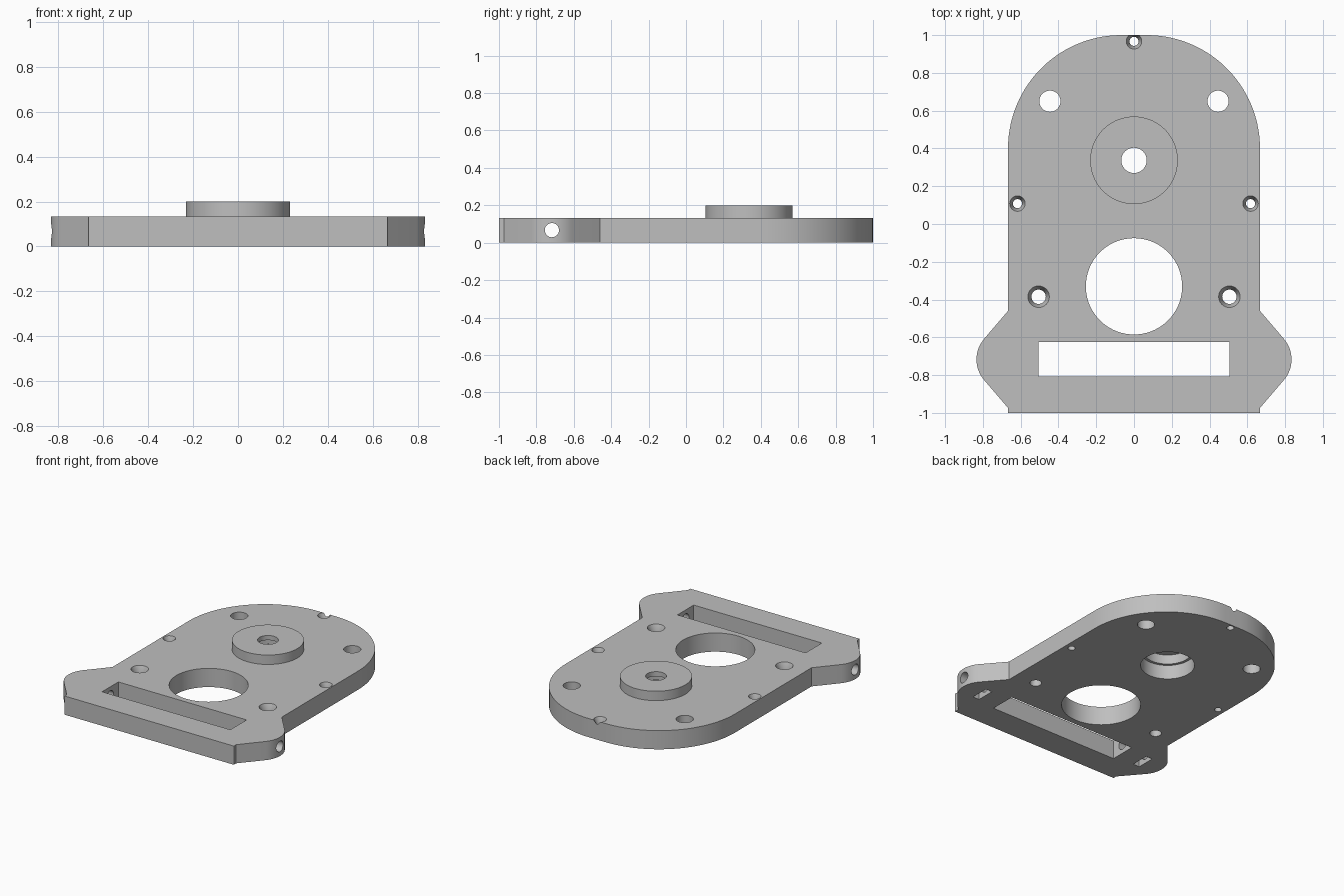
import bpy, bmesh, math

if "Cube" in bpy.data.objects:
    bpy.data.objects.remove(bpy.data.objects["Cube"])

T = 0.133          # plate thickness
EAR_Y = -0.717     # centre line of the side ears

grey = bpy.data.materials.new("grey")
grey.diffuse_color = (0.52, 0.52, 0.52, 1)
grey.use_nodes = True
grey.node_tree.nodes["Principled BSDF"].inputs["Base Color"].default_value = grey.diffuse_color


def new_object(name, bm):
    bmesh.ops.recalc_face_normals(bm, faces=bm.faces)
    me = bpy.data.meshes.new(name)
    bm.to_mesh(me)
    bm.free()
    ob = bpy.data.objects.new(name, me)
    bpy.context.collection.objects.link(ob)
    me.materials.append(grey)
    return ob


def prism(name, pts, z0, z1):
    bm = bmesh.new()
    face = bm.faces.new([bm.verts.new((x, y, z0)) for x, y in pts])
    ext = bmesh.ops.extrude_face_region(bm, geom=[face])
    verts = [v for v in ext["geom"] if isinstance(v, bmesh.types.BMVert)]
    bmesh.ops.translate(bm, verts=verts, vec=(0, 0, z1 - z0))
    return new_object(name, bm)


def turned(name, x, y, profile, n=48):
    """Solid of revolution from (radius, z) pairs listed bottom to top."""
    bm = bmesh.new()
    rings = [[bm.verts.new((x + r * math.cos(2 * math.pi * i / n),
                            y + r * math.sin(2 * math.pi * i / n), z))
              for i in range(n)] for r, z in profile]
    for a, b in zip(rings, rings[1:]):
        for i in range(n):
            j = (i + 1) % n
            bm.faces.new((a[i], a[j], b[j], b[i]))
    bm.faces.new(rings[0])
    bm.faces.new(rings[-1])
    return new_object(name, bm)


def box(name, x0, x1, y0, y1, z0, z1):
    return prism(name, [(x0, y0), (x1, y0), (x1, y1), (x0, y1)], z0, z1)


def arc(cx, cy, r, a0, a1, n):
    return [(cx + r * math.cos(math.radians(a0 + (a1 - a0) * i / n)),
             cy + r * math.sin(math.radians(a0 + (a1 - a0) * i / n)))
            for i in range(n + 1)]


def boolean(target, tool, operation):
    mod = target.modifiers.new(operation, 'BOOLEAN')
    mod.operation, mod.solver, mod.object = operation, 'EXACT', tool
    bpy.context.view_layer.objects.active = target
    bpy.ops.object.modifier_apply(modifier=mod.name)
    bpy.data.objects.remove(tool)


# Plate outline: right half, mirrored to the left
right = [(0.667, -1), (0.667, -0.974)]
right += arc(0.667, EAR_Y, 0.167, -40.5, 40.5, 14)
right += [(0.667, -0.46)]
right += arc(0.067, 0.4, 0.6, 0, 90, 28)
plate = prism("mounting_plate", right + [(-x, y) for x, y in reversed(right)], 0, T)

# Raised boss around the shaft hole
boolean(plate, turned("boss", 0, 0.337, [(0.232, 0.05), (0.232, 0.2)], 72), 'UNION')


def countersunk(x, y, r, r_top):
    slope = (r_top - r) / 0.045
    return turned("countersunk_hole", x, y,
                  [(r, -0.1), (r, T - 0.045), (r_top, T), (r_top + slope * 0.02, T + 0.02)], 32)


# Stepped shaft bore, open wide at the underside
cutters = [turned("shaft_bore", 0, 0.337,
                  [(0.174, -0.1), (0.174, 0.1), (0.155, 0.1), (0.155, 0.167),
                   (0.067, 0.167), (0.067, 0.3)], 64),
           # Large round opening and long rectangular slot
           turned("large_opening", 0, -0.33, [(0.255, -0.1), (0.255, 0.3)], 72),
           box("long_slot", -0.505, 0.505, -0.808, -0.625, -0.1, 0.3),
           # Screw hole at the rounded end
           countersunk(0, 0.967, 0.024, 0.041)]

for s in (-1, 1):
    cutters += [countersunk(s * 0.617, 0.108, 0.024, 0.041),
                countersunk(s * 0.505, -0.385, 0.038, 0.057),
                turned("plain_hole", s * 0.445, 0.65, [(0.056, -0.1), (0.056, 0.3)], 40)]
    # Nut pocket in the underside of each ear
    x0, x1 = sorted((s * 0.65, s * 0.70))
    cutters.append(box("nut_pocket", x0, x1, EAR_Y - 0.065, EAR_Y + 0.065, -0.1, 0.11))
    # Cross hole from the ear's outer edge into the slot
    cross = turned("cross_hole", 0, 0, [(0.038, -0.25), (0.038, 0.25)], 32)
    cross.rotation_euler = (0, math.pi / 2, 0)
    cross.location = (s * 0.7, EAR_Y, 0.067)
    cutters.append(cross)

bpy.context.view_layer.update()
for c in cutters:
    boolean(plate, c, 'DIFFERENCE')

# Smooth curved walls, sharp rims
bpy.ops.object.select_all(action='DESELECT')
plate.select_set(True)
bpy.context.view_layer.objects.active = plate
bpy.ops.object.shade_smooth_by_angle(angle=math.radians(25))
